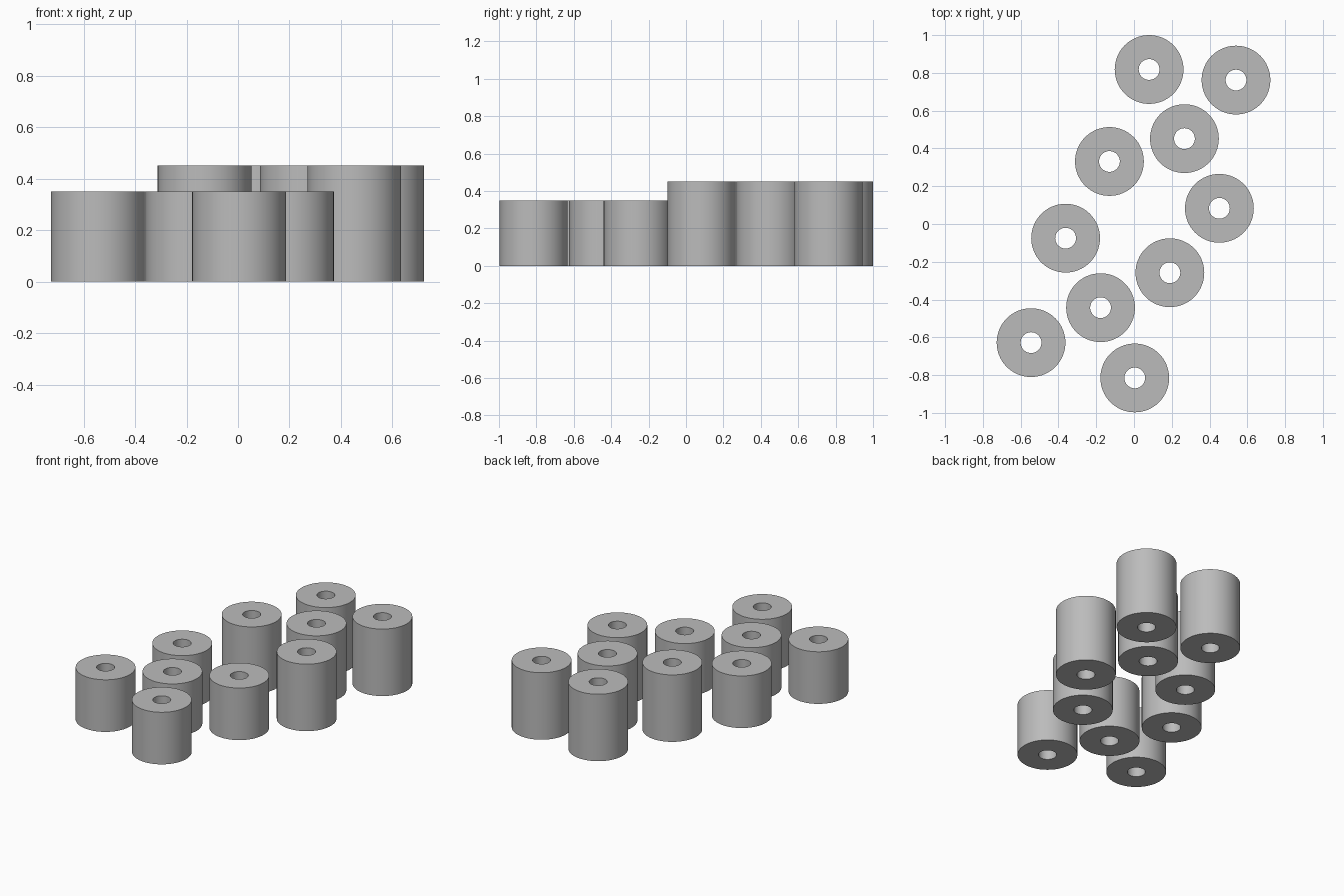
import bpy, bmesh, math

cube = bpy.data.objects.get("Cube")
if cube:
    bpy.data.objects.remove(cube, do_unlink=True)

OUTER, HOLE, SEGMENTS = 0.182, 0.055, 64
SHORT, TALL = 0.35, 0.45

grey = bpy.data.materials.new("plain grey")
grey.use_nodes = True
colour = (0.5, 0.5, 0.5, 1)
grey.diffuse_color = colour
grey.node_tree.nodes["Principled BSDF"].inputs["Base Color"].default_value = colour


def spacer(name, x, y, height):
    """Upright tube with a bore right through, standing on the ground."""
    bm = bmesh.new()
    # Rectangular wall section spun about the axis
    section = [(HOLE, 0), (OUTER, 0), (OUTER, height), (HOLE, height)]
    verts = [bm.verts.new((r, 0, z)) for r, z in section]
    edges = [bm.edges.new((verts[i], verts[i - 1])) for i in range(len(verts))]
    bmesh.ops.spin(bm, geom=verts + edges, cent=(0, 0, 0), axis=(0, 0, 1),
                   angle=math.tau, steps=SEGMENTS, use_merge=True)
    bmesh.ops.remove_doubles(bm, verts=bm.verts, dist=0.0001)
    bmesh.ops.recalc_face_normals(bm, faces=bm.faces)
    mesh = bpy.data.meshes.new(name)
    bm.to_mesh(mesh)
    bm.free()
    mesh.materials.append(grey)
    obj = bpy.data.objects.new(name, mesh)
    obj.location = (x, y, 0)
    bpy.context.collection.objects.link(obj)
    # Smooth round walls, sharp rims
    bpy.ops.object.select_all(action="DESELECT")
    obj.select_set(True)
    bpy.context.view_layer.objects.active = obj
    bpy.ops.object.shade_smooth_by_angle(angle=math.radians(30))


# Short spacers in the front half, tall ones in the back half
short_spots = [(0.004, -0.815), (-0.545, -0.628), (-0.177, -0.443),
               (0.19, -0.258), (-0.362, -0.075)]
tall_spots = [(0.452, 0.083), (-0.13, 0.331), (0.267, 0.452),
              (0.54, 0.762), (0.08, 0.818)]
for label, spots, height in (("short", short_spots, SHORT), ("tall", tall_spots, TALL)):
    for i, (x, y) in enumerate(spots, 1):
        spacer(f"{label}_spacer_{i}", x, y, height)
